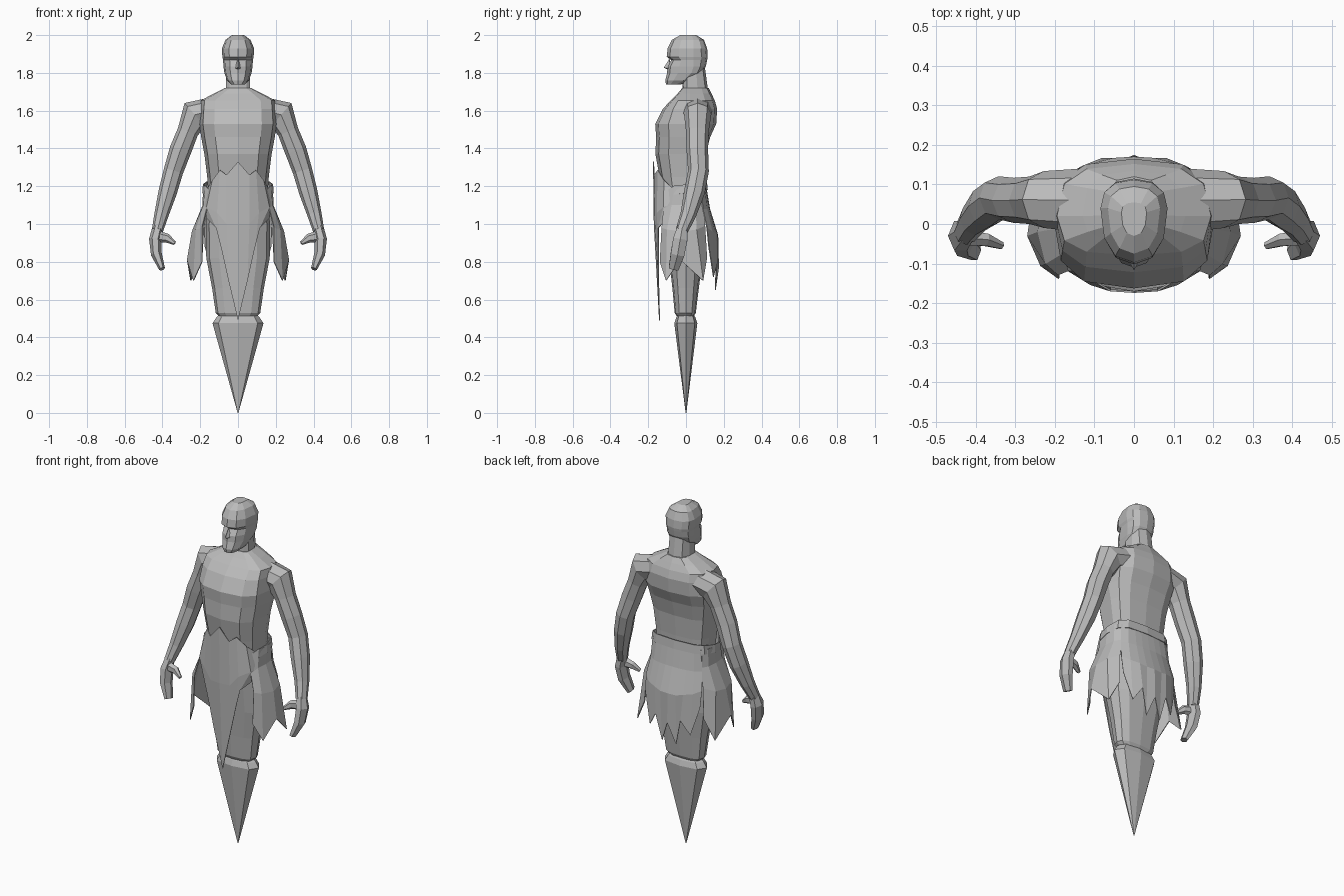
import bpy, bmesh, math
from mathutils import Vector

grey = bpy.data.materials.new("stone grey")
grey.diffuse_color = (0.5, 0.5, 0.5, 1)


def make(name, verts, faces, mirror=False, thick=0):
    me = bpy.data.meshes.new(name)
    me.from_pydata([tuple(v) for v in verts], [], faces)
    bm = bmesh.new()
    bm.from_mesh(me)
    bmesh.ops.remove_doubles(bm, verts=bm.verts, dist=0.0005)
    bmesh.ops.recalc_face_normals(bm, faces=bm.faces)
    bm.to_mesh(me)
    bm.free()
    me.materials.append(grey)
    ob = bpy.data.objects.new(name, me)
    bpy.context.collection.objects.link(ob)
    if mirror:
        ob.modifiers.new("mirror", 'MIRROR')
    if thick:
        s = ob.modifiers.new("cloth thickness", 'SOLIDIFY')
        s.thickness = thick
        s.offset = 0
    return ob


def skin(name, rings, mirror=False):
    """Join equal rings of points into a capped skin."""
    n = len(rings[0])
    faces = [(r * n + i, r * n + (i + 1) % n, (r + 1) * n + (i + 1) % n, (r + 1) * n + i)
             for r in range(len(rings) - 1) for i in range(n)]
    last = (len(rings) - 1) * n
    faces += [tuple(range(n)), tuple(range(last, last + n))]
    return make(name, [p for r in rings for p in r], faces, mirror)


def power(v, e):
    return math.copysign(abs(v) ** e, v)


def stack(name, sections, n=12, e=0.75, m=0.02):
    """Body of level sections: (z, half width, front y, back y)."""
    rings = []
    for z, w, f, b in sections:
        mid = min(max(m, f + 0.3 * (b - f)), b - 0.3 * (b - f))
        ring = []
        for i in range(n):
            a = 2 * math.pi * i / n
            c = power(math.cos(a), e)
            ring.append((w * power(math.sin(a), e), mid - c * ((mid - f) if c > 0 else (b - mid)), z))
        rings.append(ring)
    return skin(name, rings)


def limb(name, pts, n=8):
    """Mirrored limb along a path: (x, y, z, across radius, depth radius)."""
    ps = [Vector(p[:3]) for p in pts]
    rings = []
    for i, p in enumerate(pts):
        t = (ps[min(i + 1, len(ps) - 1)] - ps[max(i - 1, 0)]).normalized()
        u = Vector((-t.z, 0, t.x)).normalized()
        v = u.cross(t)
        rings.append([ps[i] + u * p[3] * math.cos(2 * math.pi * k / n)
                      + v * p[4] * math.sin(2 * math.pi * k / n) for k in range(n)])
    return skin(name, rings, True)


def cloth(name, cols):
    """Mirrored cloth sheet from columns of points, top to bottom."""
    n = len(cols[0])
    faces = [(c * n + r, c * n + r + 1, (c + 1) * n + r + 1, (c + 1) * n + r)
             for c in range(len(cols) - 1) for r in range(n - 1)]
    return make(name, [p for c in cols for p in c], faces, True, 0.005)


# Head, nose and neck
stack("head", [(1.738, .035, -.105, -.03), (1.76, .058, -.11, .03), (1.80, .072, -.10, .085),
               (1.835, .077, -.098, .105), (1.868, .079, -.078, .112), (1.885, .083, -.102, .115),
               (1.93, .085, -.097, .112), (1.975, .066, -.075, .095), (2.0, .032, -.03, .055)],
      e=0.85, m=0.04)
make("nose", [(0, -.085, 1.88), (-.016, -.09, 1.825), (.016, -.09, 1.825),
              (0, -.117, 1.828), (0, -.088, 1.812)],
     [(0, 1, 3), (0, 3, 2), (1, 4, 3), (3, 4, 2), (0, 2, 4, 1)])
stack("neck", [(1.66, .075, -.03, .13), (1.72, .066, -.018, .115), (1.83, .064, -.015, .10)], n=10)

# Torso with broad chest
stack("torso", [(1.13, .155, -.115, .09), (1.25, .163, -.14, .095), (1.37, .178, -.162, .105),
                (1.46, .195, -.158, .128), (1.53, .205, -.163, .16), (1.61, .20, -.122, .165),
                (1.655, .195, -.08, .152), (1.69, .13, -.045, .135), (1.72, .07, -.02, .12)], e=0.7)

# Arms, hands and thumbs
limb("arm", [(.14, .06, 1.60, .07, .08), (.228, .062, 1.578, .083, .072), (.265, .06, 1.49, .056, .06),
             (.305, .06, 1.39, .058, .057), (.342, .066, 1.28, .052, .055), (.372, .045, 1.17, .049, .055),
             (.405, .012, 1.05, .038, .042), (.427, -.022, .965, .03, .033)])
limb("hand", [(.424, -.018, .985, .028, .03), (.439, -.03, .92, .032, .044),
              (.432, -.045, .84, .029, .042), (.402, -.066, .762, .016, .03)], 6)
limb("thumb", [(.43, -.035, .935, .032, .022), (.375, -.04, .925, .024, .018),
               (.335, -.055, .898, .01, .01)], 6)

# Fused legs, knee groove and pointed tail
stack("fused_legs", [(1.18, .15, -.11, .088), (1.0, .17, -.112, .10), (.82, .168, -.09, .088),
                     (.66, .137, -.072, .068), (.53, .118, -.06, .052), (.512, .10, -.05, .042)], m=0)
stack("tail_spike", [(.52, .10, -.045, .04), (.505, .115, -.052, .05), (.475, .135, -.062, .06),
                     (0.0, .002, -.002, .002)], n=8, m=0)

# Ragged front apron
cloth("front_apron", [
    [(0, -.172, 1.33), (0, -.168, 1.0), (0, -.14, .49)],
    [(.06, -.168, 1.26), (.06, -.162, 1.0), (.05, -.145, .70)],
    [(.095, -.148, 1.285), (.11, -.152, 1.06), (.09, -.145, .88)],
    [(.135, -.115, 1.23), (.165, -.118, 1.09), (.115, -.145, .98)],
    [(.165, -.06, 1.18), (.178, -.07, 1.10), (.165, -.10, 1.03)]])

# Flared side flaps
cloth("side_flap", [
    [(.14, -.11, 1.17), (.165, -.118, 1.08), (.19, -.128, .98), (.19, -.137, .80)],
    [(.175, -.06, 1.205), (.18, -.075, 1.10), (.222, -.10, .97), (.235, -.105, .70)],
    [(.183, 0, 1.20), (.185, -.01, 1.10), (.242, -.02, .96), (.268, -.03, .81)],
    [(.175, .05, 1.20), (.18, .05, 1.10), (.23, .055, .97), (.25, .09, .70)],
    [(.15, .085, 1.19), (.155, .09, 1.10), (.18, .10, .99), (.19, .11, .82)]])

# Ragged back cloth
cloth("back_cloth", [
    [(0, .105, 1.20), (0, .125, 1.08), (0, .168, .94), (0, .172, .77)],
    [(.04, .104, 1.20), (.045, .124, 1.08), (.05, .165, .94), (.045, .155, .65)],
    [(.08, .101, 1.20), (.085, .12, 1.08), (.09, .155, .95), (.08, .165, .80)],
    [(.12, .096, 1.20), (.13, .11, 1.08), (.14, .138, .96), (.13, .145, .72)],
    [(.157, .08, 1.20), (.165, .088, 1.08), (.18, .11, .98), (.175, .12, .88)]])

# Waist band at the back and sides
cloth("waist_band", [
    [(0, .108, 1.23), (0, .113, 1.18)],
    [(.12, .099, 1.23), (.125, .103, 1.18)],
    [(.165, .07, 1.225), (.17, .072, 1.175)],
    [(.183, 0, 1.21), (.187, 0, 1.165)],
    [(.172, -.06, 1.20), (.178, -.065, 1.155)]])
